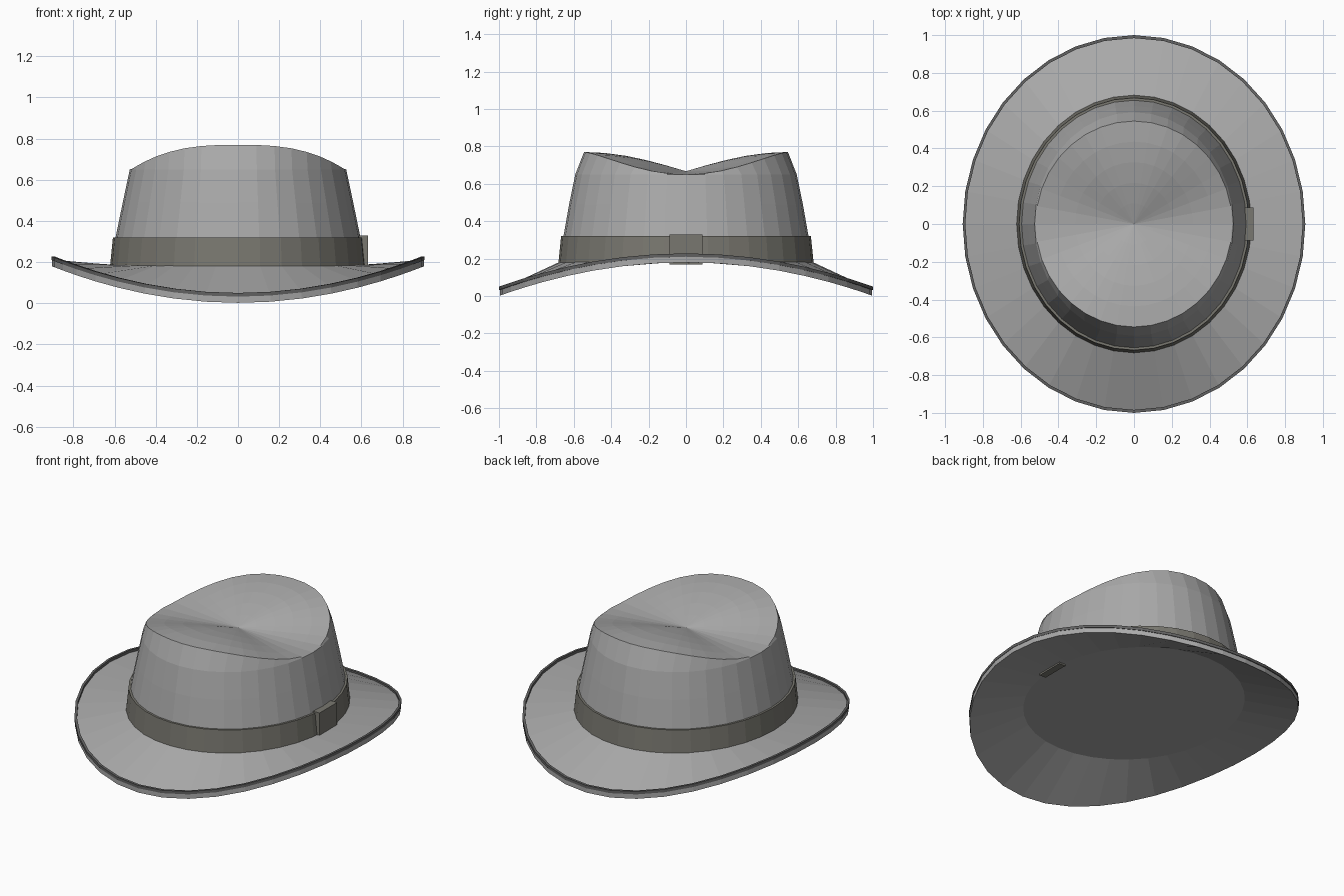
import bpy, bmesh
from math import sin, cos, pi

if "Cube" in bpy.data.objects:
    bpy.data.objects.remove(bpy.data.objects["Cube"])

SEG = 36


def material(name, colour):
    m = bpy.data.materials.new(name)
    m.use_nodes = True
    m.diffuse_color = (*colour, 1)
    m.node_tree.nodes["Principled BSDF"].inputs["Base Color"].default_value = (*colour, 1)
    return m


felt = material("grey felt", (0.40, 0.40, 0.40))
ribbon = material("warm grey ribbon", (0.19, 0.185, 0.16))
trim = material("dark edge trim", (0.12, 0.12, 0.12))


def ellipse(rx, ry, height):
    """One oval ring; height is a number or a function of the angle."""
    ring = []
    for i in range(SEG):
        a = 2 * pi * i / SEG
        z = height(a) if callable(height) else height
        ring.append((rx * cos(a), ry * sin(a), z))
    return ring


def loft(name, rings, mat, start=None, end=None, closed=False):
    """Skin a stack of rings, with optional fan points at the ends."""
    bm = bmesh.new()
    loops = [[bm.verts.new(p) for p in r] for r in rings]
    pairs = list(zip(loops, loops[1:]))
    if closed:
        pairs.append((loops[-1], loops[0]))
    for low, high in pairs:
        for i in range(SEG):
            j = (i + 1) % SEG
            bm.faces.new((low[i], low[j], high[j], high[i]))
    for point, loop in ((start, loops[0]), (end, loops[-1])):
        if point:
            tip = bm.verts.new(point)
            for i in range(SEG):
                bm.faces.new((loop[i], loop[(i + 1) % SEG], tip))
    bmesh.ops.recalc_face_normals(bm, faces=bm.faces)
    mesh = bpy.data.meshes.new(name)
    bm.to_mesh(mesh)
    bm.free()
    mesh.materials.append(mat)
    obj = bpy.data.objects.new(name, mesh)
    bpy.context.collection.objects.link(obj)
    return obj


def droop(z):
    """Brim edge height: high at the sides, low at front and back."""
    return lambda a: z - 0.178 * sin(a) ** 2


def crown_edge(a):
    """Crown rim height: raised at front and back."""
    return 0.65 + 0.12 * (1 - (cos(a) ** 2) ** 1.4)


def dent(f):
    """Height of the sunken crown top at fraction f of its radius."""
    return lambda a: 0.667 + (crown_edge(a) - 0.667) * sin(pi / 2 * f)


# Brim, with a flat oval underside
loft("brim", [ellipse(0.61, 0.67, 0.178),
              ellipse(0.905, 0.995, droop(0.18)),
              ellipse(0.905, 0.995, droop(0.212)),
              ellipse(0.61, 0.67, 0.185)], felt,
     start=(0, 0, 0.178), end=(0, 0, 0.185))

# Trim along the brim edge
loft("brim_trim", [ellipse(0.907, 1.0, droop(0.210)),
                   ellipse(0.907, 1.0, droop(0.228)),
                   ellipse(0.893, 0.984, droop(0.228)),
                   ellipse(0.893, 0.984, droop(0.210))], trim, closed=True)

# Crown with its sunken top
top = [ellipse(0.52 * f, 0.545 * f, dent(f)) for f in (1, 0.8, 0.6, 0.4, 0.2)]
loft("crown", [ellipse(0.605, 0.665, 0.18),
               ellipse(0.595, 0.655, 0.32),
               ellipse(0.56, 0.625, 0.49),
               ellipse(0.526, 0.592, 0.65)] + top, felt, end=(0, 0, 0.667))

# Ribbon around the crown
loft("hat_band", [ellipse(0.622, 0.682, 0.18),
                  ellipse(0.608, 0.668, 0.32),
                  ellipse(0.59, 0.65, 0.32),
                  ellipse(0.6, 0.66, 0.18)], ribbon, closed=True)

# Ribbon tab on the left side
bpy.ops.mesh.primitive_cube_add(size=1, location=(0.61, 0, 0.248))
tab = bpy.context.object
tab.name = "band_tab"
tab.scale = (0.044, 0.176, 0.16)
tab.data.materials.append(ribbon)
